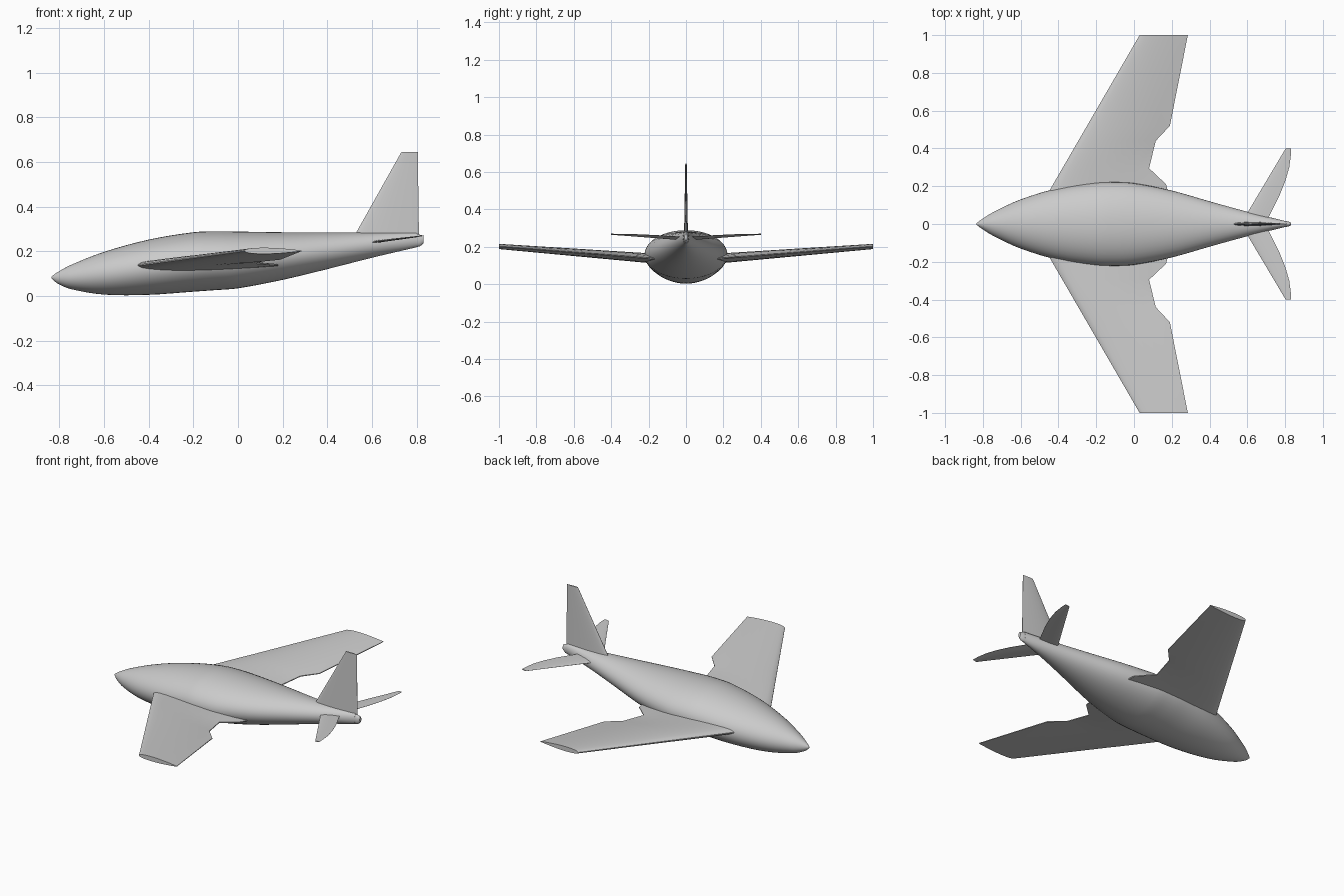
import bpy, bmesh, math
from mathutils import Vector

cube = bpy.data.objects.get("Cube")
if cube:
    bpy.data.objects.remove(cube)

grey = bpy.data.materials.new("plain_grey")
grey.use_nodes = True
grey.diffuse_color = (0.6, 0.6, 0.6, 1)
grey.node_tree.nodes["Principled BSDF"].inputs["Base Color"].default_value = (0.6, 0.6, 0.6, 1)


def loft(name, rings, angle):
    """Skin a list of closed rings and cap both ends."""
    bm = bmesh.new()
    loops = [[bm.verts.new(p) for p in ring] for ring in rings]
    n = len(loops[0])
    for a, b in zip(loops, loops[1:]):
        for i in range(n):
            j = (i + 1) % n
            bm.faces.new((a[i], a[j], b[j], b[i]))
    bm.faces.new(loops[0][::-1])
    bm.faces.new(loops[-1])
    bmesh.ops.recalc_face_normals(bm, faces=bm.faces)
    mesh = bpy.data.meshes.new(name)
    bm.to_mesh(mesh)
    bm.free()
    mesh.materials.append(grey)
    obj = bpy.data.objects.new(name, mesh)
    bpy.context.collection.objects.link(obj)
    bpy.ops.object.select_all(action='DESELECT')
    obj.select_set(True)
    bpy.context.view_layer.objects.active = obj
    bpy.ops.object.shade_smooth_by_angle(angle=math.radians(angle))
    return obj


def smooth_stations(stations, steps):
    """Catmull-Rom interpolation between stations."""
    pts = [Vector(s) for s in stations]
    out = []
    for i in range(len(pts) - 1):
        p0, p1, p2, p3 = pts[max(i - 1, 0)], pts[i], pts[i + 1], pts[min(i + 2, len(pts) - 1)]
        h = p2[0] - p1[0]
        m1 = (p2 - p0) * (h / (p2[0] - p0[0]))
        m2 = (p3 - p1) * (h / (p3[0] - p1[0]))
        for k in range(steps):
            t = k / steps
            out.append(p1 * (2*t**3 - 3*t**2 + 1) + m1 * (t**3 - 2*t**2 + t)
                       + p2 * (3*t**2 - 2*t**3) + m2 * (t**3 - t**2))
    return out + [pts[-1]]


def airfoil(span, lead, trail, centre, thick, steps=10):
    """Symmetric section: rounded leading edge, thin trailing edge."""
    def half(t):
        return thick * (1.3 * math.sqrt(t) * (1 - t) + 0.06)
    ts = [(k / steps) ** 1.6 for k in range(steps + 1)]
    upper = [(lead + (trail - lead) * t, span, centre + half(t)) for t in ts]
    lower = [(lead + (trail - lead) * t, span, centre - half(t)) for t in reversed(ts)]
    return upper + lower


def mirrored(obj):
    """Copy a side part across the centre line."""
    obj.modifiers.new("mirror", 'MIRROR').use_axis = (False, True, False)


# Fuselage: x, half width, bottom, top
body = [(-0.835, 0.003, 0.079, 0.087), (-0.81, 0.022, 0.057, 0.105), (-0.75, 0.06, 0.031, 0.138),
        (-0.6, 0.13, 0.006, 0.197), (-0.4, 0.19, 0.005, 0.252), (-0.2, 0.219, 0.019, 0.285),
        (-0.1, 0.222, 0.026, 0.289), (0, 0.216, 0.034, 0.288), (0.2, 0.177, 0.072, 0.285),
        (0.4, 0.12, 0.12, 0.284), (0.6, 0.065, 0.171, 0.283), (0.8, 0.016, 0.218, 0.282)]
rings = []
for x, w, low, high in smooth_stations(body, 4):
    angles = [math.tau * i / 40 for i in range(40)]
    rings.append([(x, w * math.cos(a), (low + high) / 2 + (high - low) / 2 * math.sin(a)) for a in angles])
loft("fuselage", rings, 40)

# Tail cone tip behind the fin
tip = [(0.795, 0.016, 0.218, 0.282), (0.815, 0.014, 0.222, 0.274), (0.83, 0.008, 0.235, 0.27)]
loft("tail_tip", [[(x, w * math.cos(math.tau * i / 16),
                   (lo + hi) / 2 + (hi - lo) / 2 * math.sin(math.tau * i / 16)) for i in range(16)]
                  for x, w, lo, hi in tip], 40)

# Main wings: span position and trailing edge; the leading edge is straight
trailing = [(0.08, 0.18), (0.17, 0.18), (0.21, 0.17), (0.295, 0.08), (0.44, 0.115),
            (0.52, 0.19), (1.0, 0.285)]
rings = []
for y, trail in trailing:
    lead = -0.44 + (y - 0.19) * 0.58
    rings.append(airfoil(y, lead, trail, 0.124 + 0.078 * y, 0.052 - 0.027 * y))
mirrored(loft("wing", rings, 30))

# Tailplanes: straight leading edge, curved trailing edge, slight upward tilt
rings = []
for y, trail in [(0.01, 0.7), (0.05, 0.72), (0.15, 0.77), (0.23, 0.802), (0.3, 0.822), (0.36, 0.83), (0.4, 0.832)]:
    lead = 0.565 + 0.595 * y
    ring = airfoil(y, lead, trail, 0, 0.01 - 0.014 * y, 6)
    rings.append([(px, py, pz + 0.243 + 0.125 * (px - 0.62)) for px, py, pz in ring])
mirrored(loft("tailplane", rings, 30))

# Upright fin
fin = [(0.24, 0.505, 0.81, 0.02), (0.285, 0.53, 0.81, 0.018), (0.645, 0.732, 0.805, 0.007)]
loft("tail_fin", [[(px, pz, py) for px, py, pz in airfoil(z, lead, trail, 0, thick)]
                  for z, lead, trail, thick in fin], 30)
